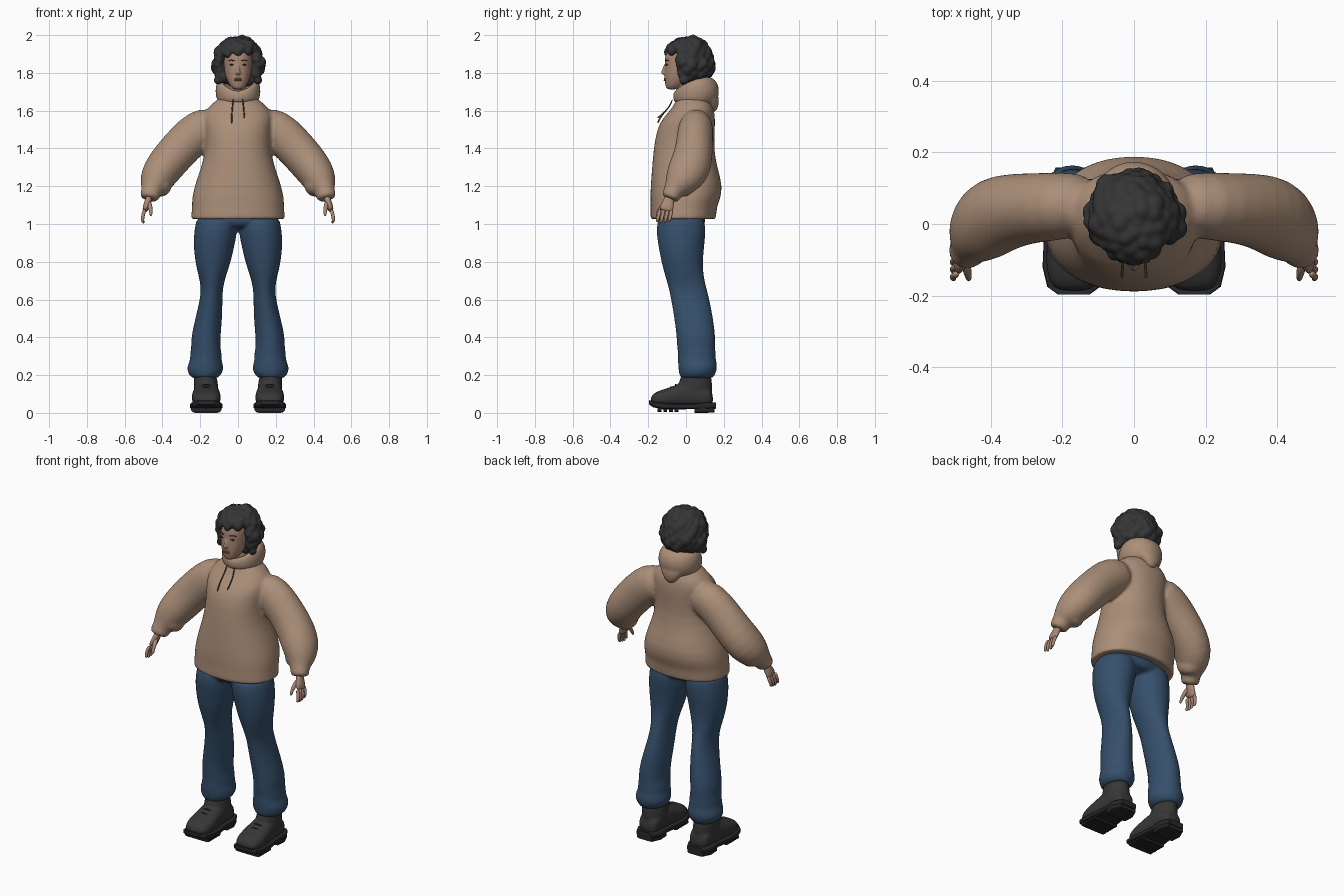
import bpy
import bmesh
import math
import random
from mathutils import Vector, Matrix

random.seed(4)
X, Y, Z = Vector((1, 0, 0)), Vector((0, 1, 0)), Vector((0, 0, 1))

default_cube = bpy.data.objects.get("Cube")
if default_cube:
    bpy.data.objects.remove(default_cube, do_unlink=True)


def material(name, red, green, blue):
    mat = bpy.data.materials.new(name)
    mat.use_nodes = True
    mat.diffuse_color = (red, green, blue, 1)
    shader = mat.node_tree.nodes["Principled BSDF"]
    shader.inputs["Base Color"].default_value = (red, green, blue, 1)
    shader.inputs["Roughness"].default_value = 0.8
    return mat


TAN = material("tan_fleece", .41, .275, .19)
DENIM = material("blue_denim", .036, .08, .15)
HAIR = material("black_hair", .036, .036, .037)
LEATHER = material("black_leather", .038, .038, .039)
RUBBER = material("dark_rubber", .02, .02, .021)
SKIN = material("skin", .4, .245, .175)
LIPS = material("lips", .3, .13, .1)
CORD = material("brown_cord", .13, .085, .06)


def loft(bm, rings, ref, axis=None, closed=False, sides=24, power=2.0, mirror=False):
    """Skin superellipse rings (centre, side radius, ref radius) into a tube."""
    rings = [(Vector(c), a, b) for c, a, b in rings]
    count = len(rings)
    for sign in ((1, -1) if mirror else (1,)):
        loops = []
        for i, (c, a, b) in enumerate(rings):
            ahead = (i + 1) % count if closed else min(i + 1, count - 1)
            behind = i - 1 if closed else max(i - 1, 0)
            t = axis or (rings[ahead][0] - rings[behind][0]).normalized()
            v = (ref - t * ref.dot(t)).normalized()
            u = v.cross(t)
            loop = []
            for k in range(sides):
                ang = math.tau * k / sides
                cs, sn = math.cos(ang), math.sin(ang)
                p = c + u * math.copysign(abs(cs) ** (2 / power), cs) * a
                p += v * math.copysign(abs(sn) ** (2 / power), sn) * b
                loop.append(bm.verts.new((p.x * sign, p.y, p.z)))
            loops.append(loop)
        for i in range(count if closed else count - 1):
            one, two = loops[i], loops[(i + 1) % count]
            for k in range(sides):
                n = (k + 1) % sides
                bm.faces.new((one[k], one[n], two[n], two[k]))
        if not closed:
            bm.faces.new(loops[0])
            bm.faces.new(loops[-1])


def upright(rows):
    """Turn (z, front, back, right, left) rows into horizontal rings."""
    return [(((l + r) / 2, (f + b) / 2, z), (l - r) / 2, (b - f) / 2)
            for z, f, b, r, l in rows]


def lengthwise(rows, x):
    """Turn (y, bottom, top, half width) rows into rings along y."""
    return [((x, y, (lo + hi) / 2), w, (hi - lo) / 2) for y, lo, hi, w in rows]


def blob(bm, centre, radii, mirror=False):
    for sign in ((1, -1) if mirror else (1,)):
        place = Vector((centre[0] * sign, centre[1], centre[2]))
        bmesh.ops.create_uvsphere(bm, u_segments=16, v_segments=10, radius=1,
                                  matrix=Matrix.LocRotScale(place, None, Vector(radii)))


def finish(bm, name, mat, subdiv=1, voxel=0, smooth=0, crisp=None):
    bmesh.ops.recalc_face_normals(bm, faces=bm.faces)
    mesh = bpy.data.meshes.new(name)
    bm.to_mesh(mesh)
    bm.free()
    mesh.materials.append(mat)
    mesh.polygons.foreach_set("use_smooth", [True] * len(mesh.polygons))
    if crisp:
        mesh.set_sharp_from_angle(angle=math.radians(crisp))
    obj = bpy.data.objects.new(name, mesh)
    bpy.context.collection.objects.link(obj)
    if subdiv:
        obj.modifiers.new("round", "SUBSURF").levels = subdiv
        obj.modifiers["round"].render_levels = subdiv
    if voxel:
        remesh = obj.modifiers.new("fuse", "REMESH")
        remesh.mode = "VOXEL"
        remesh.voxel_size = voxel
        remesh.use_smooth_shade = True
    if smooth:
        relax = obj.modifiers.new("relax", "SMOOTH")
        relax.factor = 0.5
        relax.iterations = smooth
    return obj


# Hoodie: body with a gathered hem, fused with ballooning sleeves
bm = bmesh.new()
body = [(1.04, -.17, .14, .23), (1.015, -.185, .152, .25), (1.03, -.19, .16, .25),
        (1.1, -.187, .165, .243), (1.125, -.19, .18, .246), (1.2, -.188, .197, .232),
        (1.3, -.18, .165, .195), (1.4, -.172, .148, .17), (1.5, -.155, .153, .175),
        (1.56, -.125, .155, .185), (1.61, -.075, .148, .17), (1.65, -.055, .13, .12),
        (1.68, -.04, .11, .085)]
loft(bm, upright([(z, f, b, -w, w) for z, f, b, w in body]), Y, Z, sides=32, power=2.2)
sleeve = [((.1, .06, 1.54), .09, .08), ((.2, .05, 1.505), .112, .096),
          ((.285, .045, 1.425), .107, .097), ((.36, .035, 1.34), .105, .108),
          ((.41, .01, 1.275), .1, .113), ((.44, -.03, 1.22), .086, .09),
          ((.455, -.06, 1.185), .06, .06), ((.46, -.068, 1.172), .053, .052),
          ((.468, -.08, 1.145), .053, .05), ((.471, -.086, 1.13), .046, .044)]
loft(bm, sleeve, Y, mirror=True)
# Soft folds hanging over the cuffs
loft(bm, [((.385, .0, 1.235), .06, .07), ((.42, -.03, 1.2), .068, .075),
          ((.44, -.05, 1.175), .05, .06)], Y, mirror=True)
finish(bm, "hoodie", TAN, voxel=.01, smooth=5)

# Hood: thick collar that drops to a point behind the neck
bm = bmesh.new()
collar = []
for k in range(20):
    a = math.tau * k / 20
    back = (1 - math.cos(a)) / 2
    side = abs(math.sin(a))
    collar.append(((.093 * math.sin(a), .035 - .088 * math.cos(a), 1.672 + .03 * back + .012 * side),
                   .017 + .038 * back ** 2, .032 + .042 * back + .008 * side))
loft(bm, collar, Z, closed=True, sides=16)
loft(bm, [((0, .1, 1.72), .09, .04), ((0, .135, 1.67), .08, .045),
          ((0, .145, 1.62), .045, .03), ((0, .14, 1.59), .015, .015)], Y)
finish(bm, "hood", TAN, voxel=.008, smooth=3)

# Drawstrings
bm = bmesh.new()
for x, drop in ((-.03, .03), (.03, 0)):
    loft(bm, [((x * .8, -.07, 1.665), .004, .004), ((x, -.085, 1.62), .004, .004),
              ((x * 1.1, -.132, 1.575), .004, .004),
              ((x * 1.1, -.152, 1.56 - drop), .006, .006)], X, sides=8)
finish(bm, "drawstrings", CORD)

# Jeans: hips fused with two flared legs, bunched over the boots
bm = bmesh.new()
hips = [(.975, -.12, .08, .15), (1.0, -.155, .107, .215), (1.09, -.15, .11, .215)]
loft(bm, upright([(z, f, b, -w, w) for z, f, b, w in hips]), Y, Z)
leg = [(1.06, -.15, .1, .01, .22), (.97, -.16, .105, .0, .231), (.9, -.15, .1, .015, .238),
       (.8, -.132, .088, .037, .228), (.72, -.11, .094, .065, .208), (.66, -.092, .11, .08, .195),
       (.6, -.08, .125, .082, .202), (.5, -.062, .145, .083, .226), (.4, -.05, .157, .093, .25),
       (.34, -.048, .155, .093, .247), (.32, -.042, .158, .085, .255), (.28, -.044, .158, .088, .252),
       (.25, -.042, .167, .077, .27), (.22, -.04, .163, .077, .27), (.195, -.034, .15, .095, .255),
       (.18, -.025, .14, .11, .24)]
loft(bm, upright(leg), Y, Z, mirror=True)
finish(bm, "jeans", DENIM, voxel=.01, smooth=3)

# Boots: rounded foot and ankle shaft fused together
bm = bmesh.new()
foot = [(-.188, .05, .085, .045), (-.165, .035, .11, .068), (-.12, .03, .125, .078),
        (-.07, .03, .14, .077), (-.02, .03, .165, .07), (.05, .03, .17, .065),
        (.11, .03, .15, .064), (.145, .035, .11, .05)]
loft(bm, lengthwise(foot, .168), Z, Y, power=2.5, mirror=True)
loft(bm, upright([(.08, -.05, .14, .1, .235), (.14, -.045, .14, .103, .235),
                  (.19, -.028, .135, .112, .235), (.21, -.025, .13, .12, .23)]), Y, Z, mirror=True)
finish(bm, "boots", LEATHER, voxel=.008, smooth=2)

# Soles with a raised toe, plus separate heel and tread blocks
bm = bmesh.new()
sole = [(-.196, .045, .068, .045), (-.175, .03, .062, .074), (-.12, .018, .055, .087),
        (-.05, .018, .05, .084), (.03, .02, .05, .074), (.11, .02, .055, .075), (.158, .022, .055, .05)]
loft(bm, lengthwise(sole, .168), Z, Y, power=5, mirror=True)
heel = [(.045, .0, .03, .07), (.1, .0, .03, .074), (.152, .002, .03, .052)]
loft(bm, lengthwise(heel, .168), Z, Y, power=6, mirror=True)
for y in (-.14, -.11, -.08, -.05):
    loft(bm, lengthwise([(y - .01, .006, .03, .08), (y + .01, .006, .03, .08)], .168), Z, Y,
         power=6, mirror=True)
finish(bm, "soles", RUBBER, subdiv=0, crisp=35)

# Laces across the instep
bm = bmesh.new()
for step in range(3):
    y, z = -.085 + .028 * step, .138 + .013 * step
    loft(bm, [((.128, y + .01, z - .012), .004, .004), ((.168, y, z + .004), .005, .005),
              ((.208, y + .01, z - .012), .004, .004)], Z, sides=8, mirror=True)
finish(bm, "laces", RUBBER)

# Hands: palm, four fingers and a thumb
bm = bmesh.new()
loft(bm, [((.466, -.082, 1.16), .02, .025), ((.474, -.09, 1.125), .018, .027),
          ((.486, -.1, 1.095), .018, .037), ((.494, -.108, 1.065), .014, .038)],
     Y, sides=16, mirror=True)
for i in range(4):
    y = -.137 + .021 * i
    low = 1.0 + .008 * abs(i - 1.3)
    loft(bm, [((.492, y, 1.08), .011, .011), ((.504, y - .008, 1.045), .01, .01),
              ((.506, y - .014, 1.02), .009, .009), ((.499, y - .018, low), .006, .006)],
         Y, sides=10, mirror=True)
loft(bm, [((.472, -.1, 1.12), .014, .014), ((.465, -.13, 1.09), .012, .013),
          ((.461, -.148, 1.065), .01, .01), ((.461, -.157, 1.04), .006, .006)],
     X, sides=10, mirror=True)
finish(bm, "hands", SKIN)

# Head with jaw, nose, ears and neck
bm = bmesh.new()
skull = [(1.712, -.098, -.05, .018), (1.72, -.106, -.03, .034), (1.745, -.112, .01, .052),
         (1.78, -.115, .05, .066), (1.82, -.113, .08, .074), (1.86, -.113, .09, .077),
         (1.9, -.11, .09, .076), (1.94, -.09, .08, .06)]
loft(bm, upright([(z, f, b, -w, w) for z, f, b, w in skull]), Y, Z, power=2.2)
loft(bm, upright([(1.62, -.05, .06, -.06, .06), (1.68, -.045, .055, -.05, .05),
                  (1.76, -.05, .06, -.05, .05)]), Y, Z)
loft(bm, upright([(1.788, -.118, -.1, -.012, .012), (1.797, -.136, -.1, -.016, .016),
                  (1.81, -.13, -.1, -.01, .01), (1.85, -.116, -.1, -.007, .007)]), Y, Z, sides=12)
blob(bm, (.077, -.005, 1.82), (.01, .018, .03), mirror=True)
finish(bm, "head", SKIN, voxel=.005, smooth=2)

# Lips, eyes and brows
bm = bmesh.new()
for z in (1.761, 1.768):
    blob(bm, (0, -.11, z), (.02, .008, .005))
finish(bm, "lips", LIPS, subdiv=0)
bm = bmesh.new()
blob(bm, (.032, -.1, 1.843), (.014, .009, .005), mirror=True)
loft(bm, [((.014, -.109, 1.862), .003, .004), ((.035, -.105, 1.87), .003, .005),
          ((.055, -.088, 1.862), .002, .004)], Y, sides=8, mirror=True)
finish(bm, "eyes_and_brows", HAIR)

# Curly bob: clumps spread over a rounded core, left open around the face
bm = bmesh.new()
blob(bm, (0, .035, 1.865), (.108, .1, .108))
clumps = 130
for i in range(clumps):
    h = 1 - 2 * (i + .5) / clumps
    turn = i * math.pi * (3 - math.sqrt(5))
    flat = math.sqrt(1 - h * h) * (1.12 if h < 0 else 1)
    x = .107 * flat * math.cos(turn)
    y = .008 + .112 * flat * math.sin(turn)
    z = 1.862 + .108 * h
    over_face = y < -.025 and z < 1.893 + .15 * x
    under_chin = z < 1.765 and y < 0 and abs(x) < .075
    if not (over_face or under_chin):
        size = random.uniform(.023, .034)
        blob(bm, (x, y, z), (size, size, size * random.uniform(.9, 1.25)))
# Locks framing the cheeks
for k in range(5):
    blob(bm, (.1 + .006 * math.sin(k * 2), -.035 + .006 * k, 1.87 - .027 * k), (.022, .026, .024), mirror=True)
finish(bm, "hair", HAIR, subdiv=0, voxel=.007, smooth=3)
